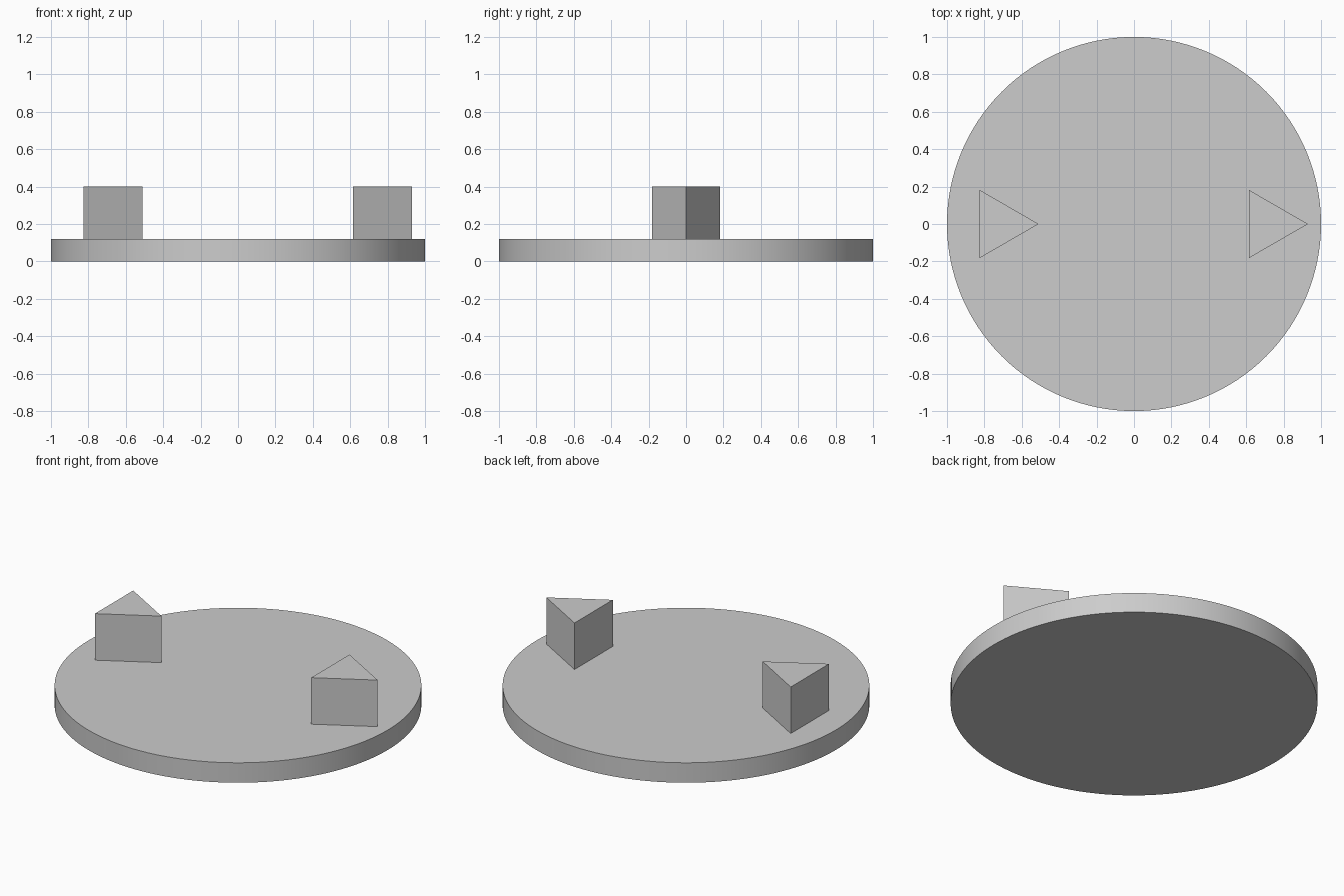
import bpy
import math

cube = bpy.data.objects.get("Cube")
if cube:
    bpy.data.objects.remove(cube, do_unlink=True)

# Single plain grey for every part
GREY = (0.604, 0.604, 0.604, 1.0)
grey = bpy.data.materials.new("light grey")
grey.use_nodes = True
grey.diffuse_color = GREY
grey.node_tree.nodes["Principled BSDF"].inputs["Base Color"].default_value = GREY


def prism(name, sides, radius, bottom, top, x=0.0, turn=0.0):
    """Upright prism with its corners on a circle of the given radius."""
    bpy.ops.mesh.primitive_cylinder_add(
        vertices=sides, radius=radius, depth=top - bottom,
        location=(x, 0, (bottom + top) / 2), rotation=(0, 0, turn))
    obj = bpy.context.object
    obj.name = name
    obj.data.materials.append(grey)
    return obj


BASE_TOP = 0.12

# Round base plate, smooth around its rim
prism("base_disc", 128, 1.0, 0.0, BASE_TOP)
bpy.ops.object.shade_smooth_by_angle(angle=math.radians(30))

# Two triangular posts, both pointing towards +x (first corner lies on +y)
for name, x in (("right_post", -0.72), ("left_post", 0.72)):
    prism(name, 3, 0.21, BASE_TOP, 0.40, x, -math.pi / 2)
